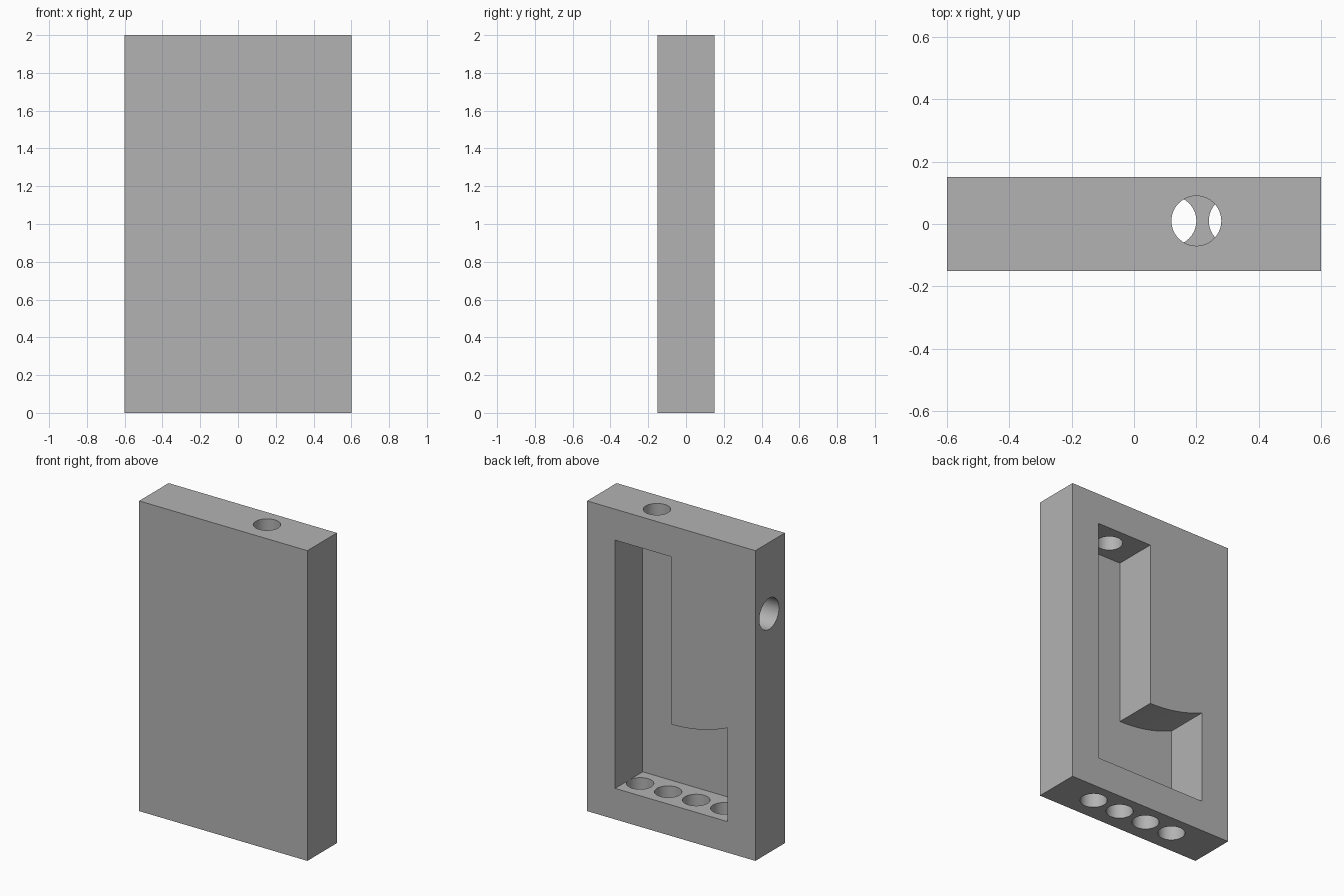
import bpy
import bmesh
import math

if "Cube" in bpy.data.objects:
    bpy.data.objects.remove(bpy.data.objects["Cube"], do_unlink=True)

WIDTH, DEPTH, HEIGHT = 1.2, 0.3, 2.0
WALL = 0.2            # rim around the pocket
FLOOR_Y = -0.13       # pocket floor, just behind the front face
HOLE_Y = 0.01         # hole axes run along the middle of the pocket
EPS = 0.05            # cutter overshoot

grey = bpy.data.materials.new("plain grey")
grey.use_nodes = True
grey.diffuse_color = (0.45, 0.45, 0.45, 1)
grey.node_tree.nodes["Principled BSDF"].inputs["Base Color"].default_value = grey.diffuse_color


def finish(name, bm):
    bmesh.ops.recalc_face_normals(bm, faces=bm.faces)
    mesh = bpy.data.meshes.new(name)
    bm.to_mesh(mesh)
    bm.free()
    obj = bpy.data.objects.new(name, mesh)
    bpy.context.collection.objects.link(obj)
    mesh.materials.append(grey)
    return obj


def prism(name, outline, y0, y1):
    """Extrude an x-z outline from y0 to y1."""
    bm = bmesh.new()
    face = bm.faces.new([bm.verts.new((x, y0, z)) for x, z in outline])
    side = bmesh.ops.extrude_face_region(bm, geom=[face])["geom"]
    verts = [v for v in side if isinstance(v, bmesh.types.BMVert)]
    bmesh.ops.translate(bm, verts=verts, vec=(0, y1 - y0, 0))
    return finish(name, bm)


def drill(name, radius, length, center, along_x=False):
    bpy.ops.mesh.primitive_cylinder_add(
        vertices=64, radius=radius, depth=length, location=center,
        rotation=(0, math.pi / 2 if along_x else 0, 0))
    obj = bpy.context.object
    obj.name = name
    obj.data.materials.append(grey)
    return obj


# Solid block
hw = WIDTH / 2
block = prism("pocketed_block", [(-hw, 0), (hw, 0), (hw, HEIGHT), (-hw, HEIGHT)],
              -DEPTH / 2, DEPTH / 2)

# L-shaped pocket, with a curved step over its short leg
edge = hw - WALL
steps = 16
arc = []
for i in range(steps + 1):
    x = -edge * i / steps
    arc.append((x, 1.72 - math.sqrt(1 - x * x)))
outline = [(edge, WALL), (edge, HEIGHT - WALL), (0, HEIGHT - WALL)] + arc + [(-edge, WALL)]
cutters = [prism("pocket_cutter", outline, FLOOR_Y, DEPTH / 2 + EPS)]

# Top inlet, row of bottom outlets, blind side hole
reach = WALL + 2 * EPS
cutters.append(drill("top_hole_cutter", 0.08, reach, (0.2, HOLE_Y, HEIGHT - WALL / 2)))
for i in range(4):
    cutters.append(drill("bottom_hole_cutter", 0.08, reach,
                         (0.32 - 0.2 * i, HOLE_Y, WALL / 2)))
cutters.append(drill("side_hole_cutter", 0.1, 2 * WALL, (-hw, HOLE_Y, 1.54), along_x=True))

# Cut the block, then drop the cutters
for cutter in cutters:
    mod = block.modifiers.new("cut", 'BOOLEAN')
    mod.operation = 'DIFFERENCE'
    mod.solver = 'EXACT'
    mod.object = cutter
bpy.ops.object.select_all(action='DESELECT')
block.select_set(True)
bpy.context.view_layer.objects.active = block
for mod in list(block.modifiers):
    bpy.ops.object.modifier_apply(modifier=mod.name)
for cutter in cutters:
    bpy.data.objects.remove(cutter, do_unlink=True)

bpy.ops.object.shade_smooth_by_angle(angle=math.radians(30))
